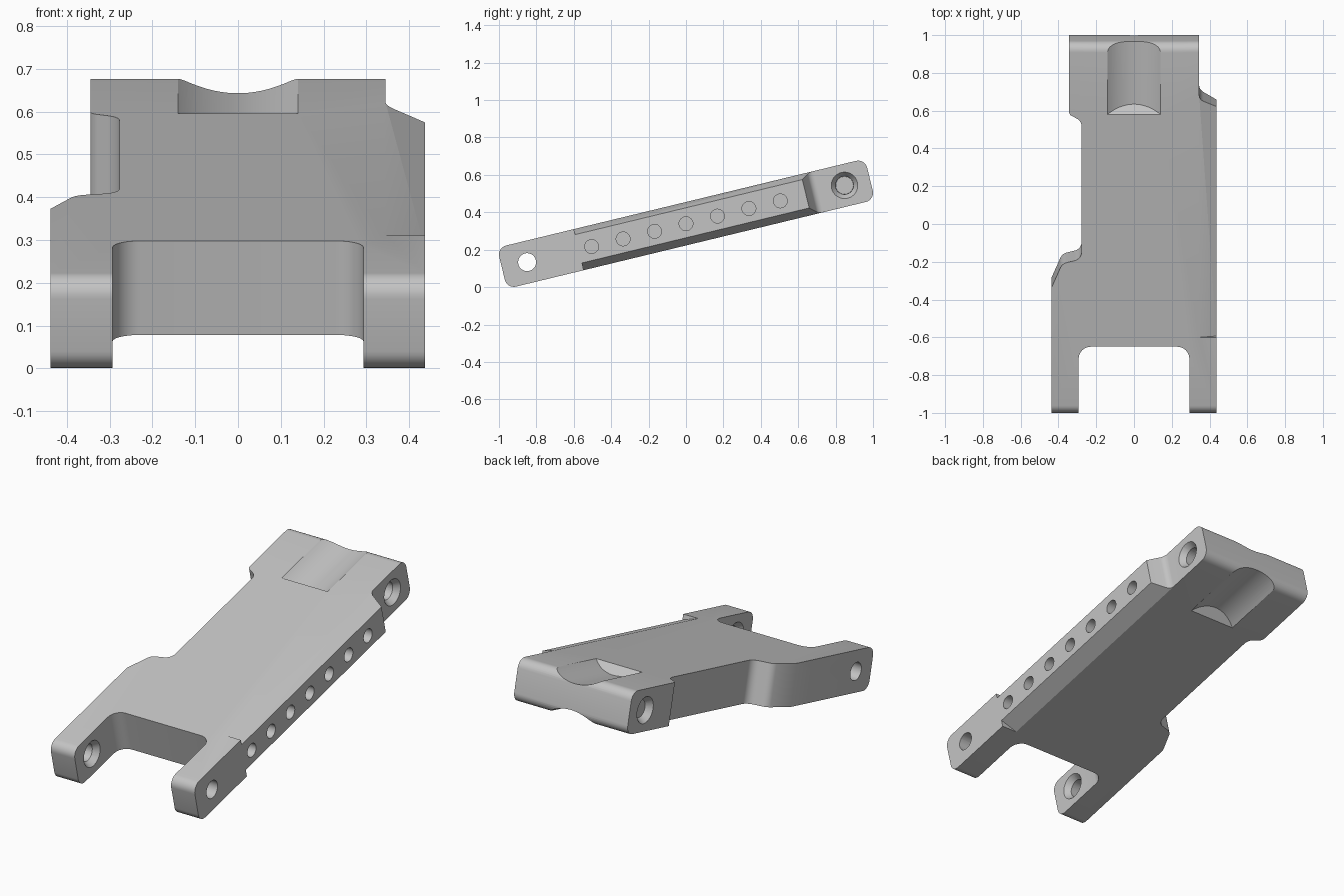
import bpy
import bmesh
from math import cos, sin, pi, radians
from mathutils import Matrix, Vector

cube = bpy.data.objects.get("Cube")
if cube:
    bpy.data.objects.remove(cube, do_unlink=True)

LENGTH, THICK, TILT, MID_Z = 2.024, 0.226, radians(13.6), 0.339
TOP = THICK / 2

metal = bpy.data.materials.new("plain grey")
metal.use_nodes = True
GREY = (0.55, 0.55, 0.55, 1)
metal.diffuse_color = GREY
metal.node_tree.nodes["Principled BSDF"].inputs["Base Color"].default_value = GREY


def make_object(name, bm):
    bmesh.ops.recalc_face_normals(bm, faces=bm.faces)
    mesh = bpy.data.meshes.new(name)
    bm.to_mesh(mesh)
    bm.free()
    mesh.materials.append(metal)
    obj = bpy.data.objects.new(name, mesh)
    bpy.context.collection.objects.link(obj)
    return obj


def fillet(corners, steps=8):
    """Round each (a, b, radius) corner of a closed outline."""
    out = []
    for i, (a, b, r) in enumerate(corners):
        p = Vector((a, b))
        if r == 0:
            out.append(p)
            continue
        d0 = (Vector(corners[i - 1][:2]) - p).normalized()
        d1 = (Vector(corners[(i + 1) % len(corners)][:2]) - p).normalized()
        half = d0.angle(d1) / 2
        reach = r / sin(half) * cos(half)
        centre = p + (d0 + d1).normalized() * (r / sin(half))
        v0, v1 = p + d0 * reach - centre, p + d1 * reach - centre
        sweep = pi - 2 * half
        for k in range(steps + 1):
            t = k / steps
            arc = (v0 * sin((1 - t) * sweep) + v1 * sin(t * sweep)) / sin(sweep)
            out.append(centre + arc)
    return out


def prism(name, points, axis, lo, hi):
    """Extrude a 2D outline along x, y or z; lo may be a function of the point."""
    place = {"x": lambda a, b, t: (t, a, b),
             "y": lambda a, b, t: (a, t, b),
             "z": lambda a, b, t: (a, b, t)}[axis]
    bm = bmesh.new()
    start = [bm.verts.new(place(a, b, lo(a, b) if callable(lo) else lo)) for a, b in points]
    end = [bm.verts.new(place(a, b, hi)) for a, b in points]
    bm.faces.new(start)
    bm.faces.new(end)
    n = len(points)
    for i in range(n):
        j = (i + 1) % n
        bm.faces.new((start[i], start[j], end[j], end[i]))
    return make_object(name, bm)


def bore(name, y, x0, x1, r0, r1):
    """Round or conical cutter lying along x."""
    bm = bmesh.new()
    spin = Matrix.Translation(((x0 + x1) / 2, y, 0)) @ Matrix.Rotation(pi / 2, 4, "Y")
    bmesh.ops.create_cone(bm, cap_ends=True, segments=40, radius1=r0, radius2=r1,
                          depth=x1 - x0, matrix=spin)
    return make_object(name, bm)


# Plan outline: forked front, waisted left side, ledge on the right side
outline = fillet([
    (-0.438, -1.1, 0), (-0.293, -1.1, 0), (-0.293, -0.641, 0.065),
    (0.293, -0.641, 0.065), (0.293, -1.1, 0), (0.437, -1.1, 0),
    (0.437, 0.66, 0), (0.345, 0.705, 0.04), (0.345, 1.1, 0),
    (-0.345, 1.1, 0), (-0.345, 0.624, 0.03), (-0.277, 0.588, 0.05),
    (-0.277, -0.163, 0.05), (-0.38, -0.189, 0.05), (-0.438, -0.322, 0)])
arm = prism("link_arm", outline, "z", -0.2, 0.2)

# Side profile: bar with rounded ends
h = LENGTH / 2
side = fillet([(-h, -TOP, 0.05), (h, -TOP, 0.05), (h, TOP, 0.05), (-h, TOP, 0.05)])
profile = prism("side_profile", side, "x", -0.6, 0.6)

cutters = []

# Sloped edges of the right ledge, above and below
for sign, drop in ((1, 0.03), (-1, 0.04)):
    wedge = [(0.253, sign * (TOP + drop)), (0.529, sign * (TOP - 2 * drop)),
             (0.529, sign * 0.25), (0.253, sign * 0.25)]
    cutters.append(prism("ledge_wedge", wedge, "y", -0.59, 0.8))

# Shallow round grooves at the rear, above and below, with a sloped end
R, DEPTH = 0.24, 0.045
for sign in (1, -1):
    mid = TOP - DEPTH + R
    ring = [(R * cos(a), sign * (mid + R * sin(a)))
            for a in (2 * pi * (k + 0.5) / 96 for k in range(96))]
    cutters.append(prism("groove_cutter", ring, "y",
                         lambda x, z, s=sign: 0.624 + (TOP - s * z), 1.2))

# Pivot holes through both ends
HOLE, WIDE = 0.048, 0.078
for y in (-0.874, 0.872):
    cutters.append(bore("pivot_bore", y, -0.6, 0.6, HOLE, HOLE))

# Countersinks: outer faces at the rear, inner faces of the fork
cutters.append(bore("sink", 0.872, 0.312, 0.355, HOLE - 0.001, WIDE))
cutters.append(bore("sink", 0.872, -0.355, -0.312, WIDE, HOLE - 0.001))
cutters.append(bore("sink", -0.874, 0.283, 0.326, WIDE, HOLE - 0.001))
cutters.append(bore("sink", -0.874, -0.326, -0.283, HOLE - 0.001, WIDE))

# Row of blind holes along the right ledge
for k in range(7):
    cutters.append(bore("row_bore", 0.173 * (k - 3), 0.3, 0.5, 0.037, 0.037))

# Cut the arm
for operation, tool in [("INTERSECT", profile)] + [("DIFFERENCE", c) for c in cutters]:
    tool.hide_render = True
    mod = arm.modifiers.new(tool.name, "BOOLEAN")
    mod.operation = operation
    mod.solver = "EXACT"
    mod.object = tool
bpy.context.view_layer.update()
graph = bpy.context.evaluated_depsgraph_get()
arm_mesh = bpy.data.meshes.new_from_object(arm.evaluated_get(graph))
arm.modifiers.clear()
arm.data = arm_mesh
for tool in [profile] + cutters:
    bpy.data.objects.remove(tool, do_unlink=True)
arm.data.materials.clear()
arm.data.materials.append(metal)

# Tilt into place
arm.data.transform(Matrix.Translation((0, 0, MID_Z)) @ Matrix.Rotation(TILT, 4, "X"))
for obj in bpy.context.selected_objects:
    obj.select_set(False)
arm.select_set(True)
bpy.context.view_layer.objects.active = arm
bpy.ops.object.shade_smooth_by_angle(angle=radians(30))
